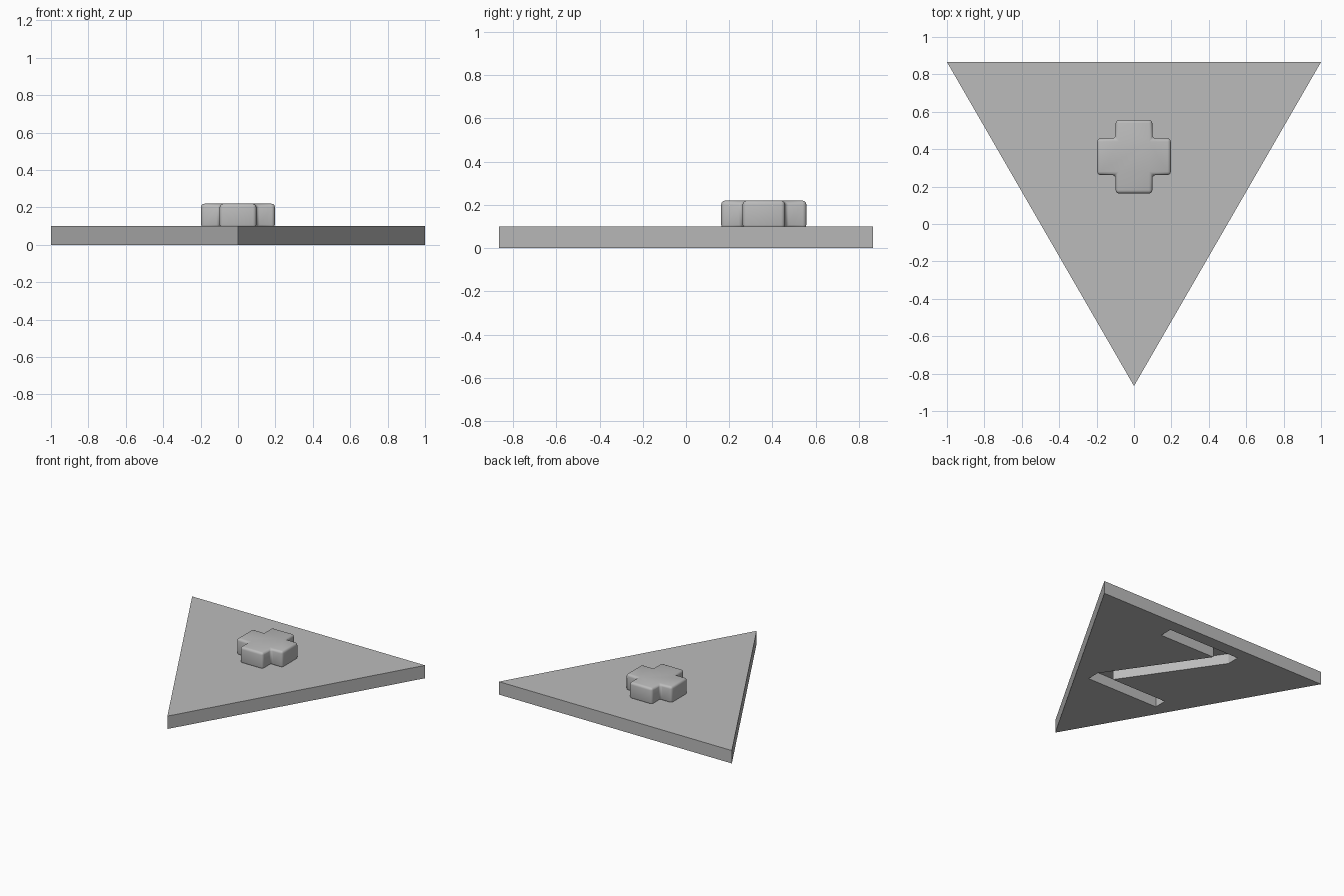
import bpy
import bmesh
import math

cube = bpy.data.objects.get("Cube")
if cube:
    bpy.data.objects.remove(cube, do_unlink=True)

grey = bpy.data.materials.new("plain_grey")
grey.use_nodes = True
colour = (0.5, 0.5, 0.5, 1)
grey.diffuse_color = colour
grey.node_tree.nodes["Principled BSDF"].inputs["Base Color"].default_value = colour


def prism(name, outline, bottom, top):
    """Extrude a flat outline between two heights."""
    bm = bmesh.new()
    face = bm.faces.new([bm.verts.new((x, y, bottom)) for x, y in outline])
    solid = bmesh.ops.extrude_face_region(bm, geom=[face])
    for v in solid["geom"]:
        if isinstance(v, bmesh.types.BMVert):
            v.co.z = top
    bmesh.ops.recalc_face_normals(bm, faces=bm.faces)
    mesh = bpy.data.meshes.new(name)
    bm.to_mesh(mesh)
    bm.free()
    mesh.materials.append(grey)
    obj = bpy.data.objects.new(name, mesh)
    bpy.context.collection.objects.link(obj)
    return obj


def apply_modifier(obj, mod):
    bpy.context.view_layer.objects.active = obj
    bpy.ops.object.modifier_apply(modifier=mod.name)


# Triangular base plate
half_depth = math.sqrt(3) / 2
plate = prism("base_plate", [(-1, half_depth), (0, -half_depth), (1, half_depth)], 0, 0.1)

# Zigzag groove in the underside, point-symmetric about its centre
centre_y = 0.32
half = [(0.31, 0.77), (-0.31, 0.77), (-0.31, 0.67), (0.17, -0.03), (-0.31, -0.03)]
zigzag = half + [(-x, 2 * centre_y - y) for x, y in half]
cutter = prism("groove_cutter", zigzag, -0.1, 0.08)
cutter.hide_render = True
cut = plate.modifiers.new("groove", "BOOLEAN")
cut.operation = "DIFFERENCE"
cut.solver = "EXACT"
cut.object = cutter
apply_modifier(plate, cut)
bpy.data.objects.remove(cutter, do_unlink=True)

# Raised cross with softened edges, one arm turned four times
arm, reach, cross_y = 0.098, 0.197, 0.36
quarter = [(arm, arm), (arm, reach), (-arm, reach)]
outline = []
for turn in range(4):
    c, s = round(math.cos(turn * math.pi / 2)), round(math.sin(turn * math.pi / 2))
    outline += [(x * c - y * s, cross_y + x * s + y * c) for x, y in quarter]
cross = prism("raised_cross", outline, 0.09, 0.22)
bevel = cross.modifiers.new("soft_edges", "BEVEL")
bevel.width = 0.018
bevel.segments = 3
bevel.limit_method = "ANGLE"
apply_modifier(cross, bevel)

bpy.ops.object.select_all(action="DESELECT")
cross.select_set(True)
bpy.context.view_layer.objects.active = cross
bpy.ops.object.shade_smooth_by_angle(angle=math.radians(40))
